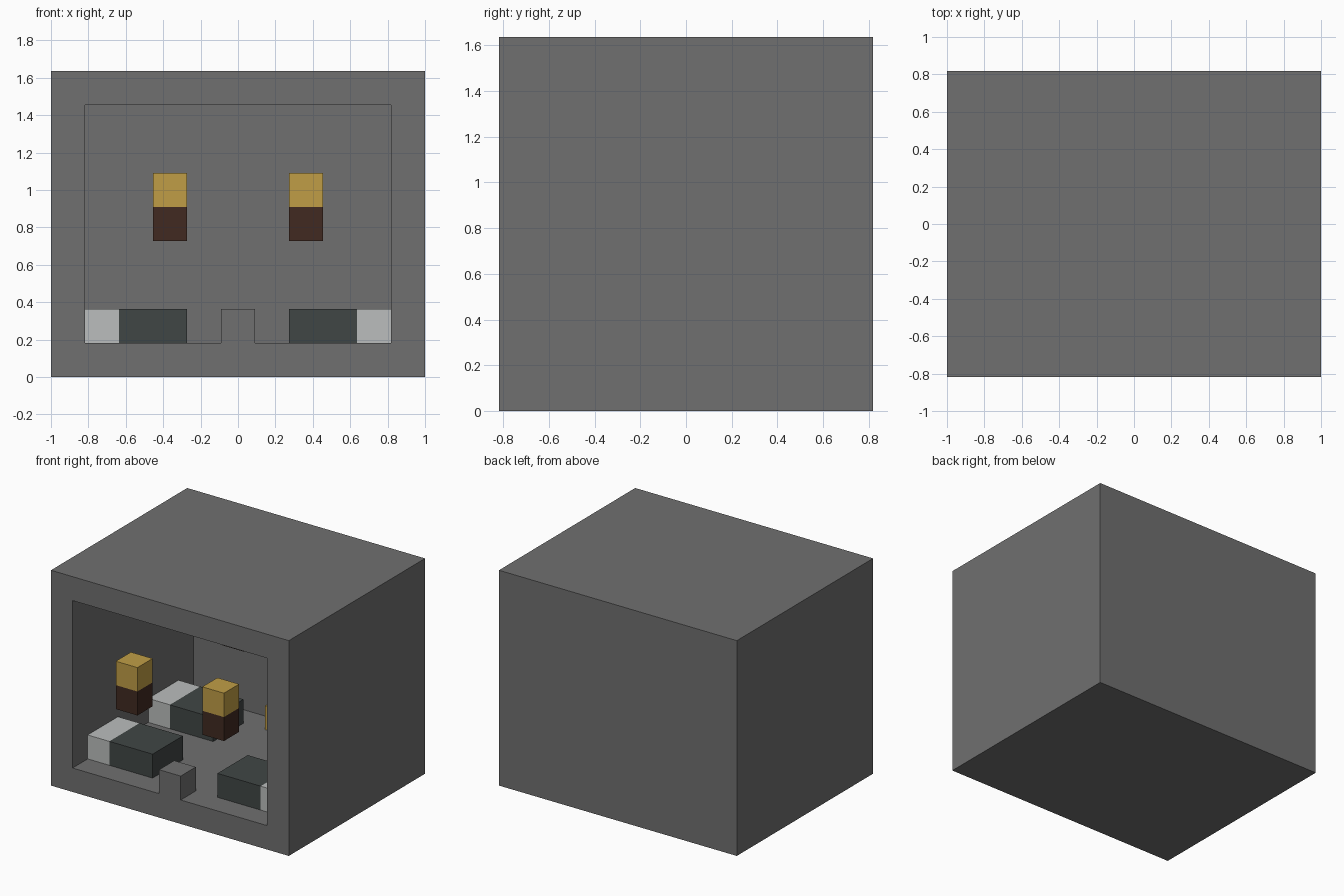
import bpy
import bmesh
from mathutils import Vector

if "Cube" in bpy.data.objects:
    bpy.data.objects.remove(bpy.data.objects["Cube"], do_unlink=True)

U = 2 / 11                       # one block
ORIGIN = Vector((-5.5, -4.5, 0))  # front left bottom corner, in blocks


def material(name, rgb):
    linear = [((c / 255 + 0.055) / 1.055) ** 2.4 for c in rgb] + [1]
    mat = bpy.data.materials.new(name)
    mat.use_nodes = True
    mat.diffuse_color = linear
    mat.node_tree.nodes["Principled BSDF"].inputs["Base Color"].default_value = linear
    return mat


stone = material("stone grey", (112, 112, 112))
gold = material("flame gold", (192, 158, 70))
brown = material("dark brown", (65, 42, 33))
slate = material("dark slate", (64, 70, 69))
white = material("pillow white", (187, 190, 189))


def block(name, lo, hi, mats, axis=0, split=None):
    """Box in block units; faces past the split plane get the second material."""
    lo, hi = (Vector(p) + ORIGIN for p in (lo, hi))
    bm = bmesh.new()
    bmesh.ops.create_cube(bm, size=1)
    for v in bm.verts:
        v.co = [(lo[i] if v.co[i] < 0 else hi[i]) * U for i in range(3)]
    if split is not None:
        level = (split + ORIGIN[axis]) * U
        normal = Vector([float(i == axis) for i in range(3)])
        bmesh.ops.bisect_plane(bm, geom=bm.verts[:] + bm.edges[:] + bm.faces[:],
                               plane_co=normal * level, plane_no=normal)
        for f in bm.faces:
            f.material_index = int(f.calc_center_median()[axis] > level)
    mesh = bpy.data.meshes.new(name)
    bm.to_mesh(mesh)
    bm.free()
    for m in mats:
        mesh.materials.append(m)
    obj = bpy.data.objects.new(name, mesh)
    bpy.context.collection.objects.link(obj)
    return obj


def cut(target, cutter):
    mod = target.modifiers.new("cut", "BOOLEAN")
    mod.operation = "DIFFERENCE"
    mod.solver = "EXACT"
    mod.object = cutter
    bpy.context.view_layer.objects.active = target
    bpy.ops.object.modifier_apply(modifier=mod.name)
    bpy.data.objects.remove(cutter, do_unlink=True)


# Room shell, open at the front, with a step left standing in the doorway
shell = block("room_shell", (0, 0, 0), (11, 9, 9), [stone])
cavity = block("cavity", (1, -1, 1), (10, 8, 8), [stone])
step = block("doorway_step", (5, -2, 0), (6, 1, 2), [stone])
cut(cavity, step)
cut(shell, cavity)

# Beds along both side walls, pillow ends against the wall
for row, y in (("front", 1), ("back", 5)):
    block(f"right_{row}_bed", (1, y, 1), (4, y + 2, 2), [white, slate], 0, 2)
    block(f"left_{row}_bed", (7, y, 1), (10, y + 2, 2), [slate, white], 0, 9)

# Torches at the front opening and on the back wall
for row, y in (("front", 0), ("back", 7)):
    for side, x in (("right", 3), ("left", 7)):
        block(f"{side}_{row}_torch", (x, y, 4), (x + 1, y + 1, 6), [brown, gold], 2, 5)

# Small golden chest in the middle of the back wall
block("chest", (5, 7, 1), (6, 8, 2), [gold])
